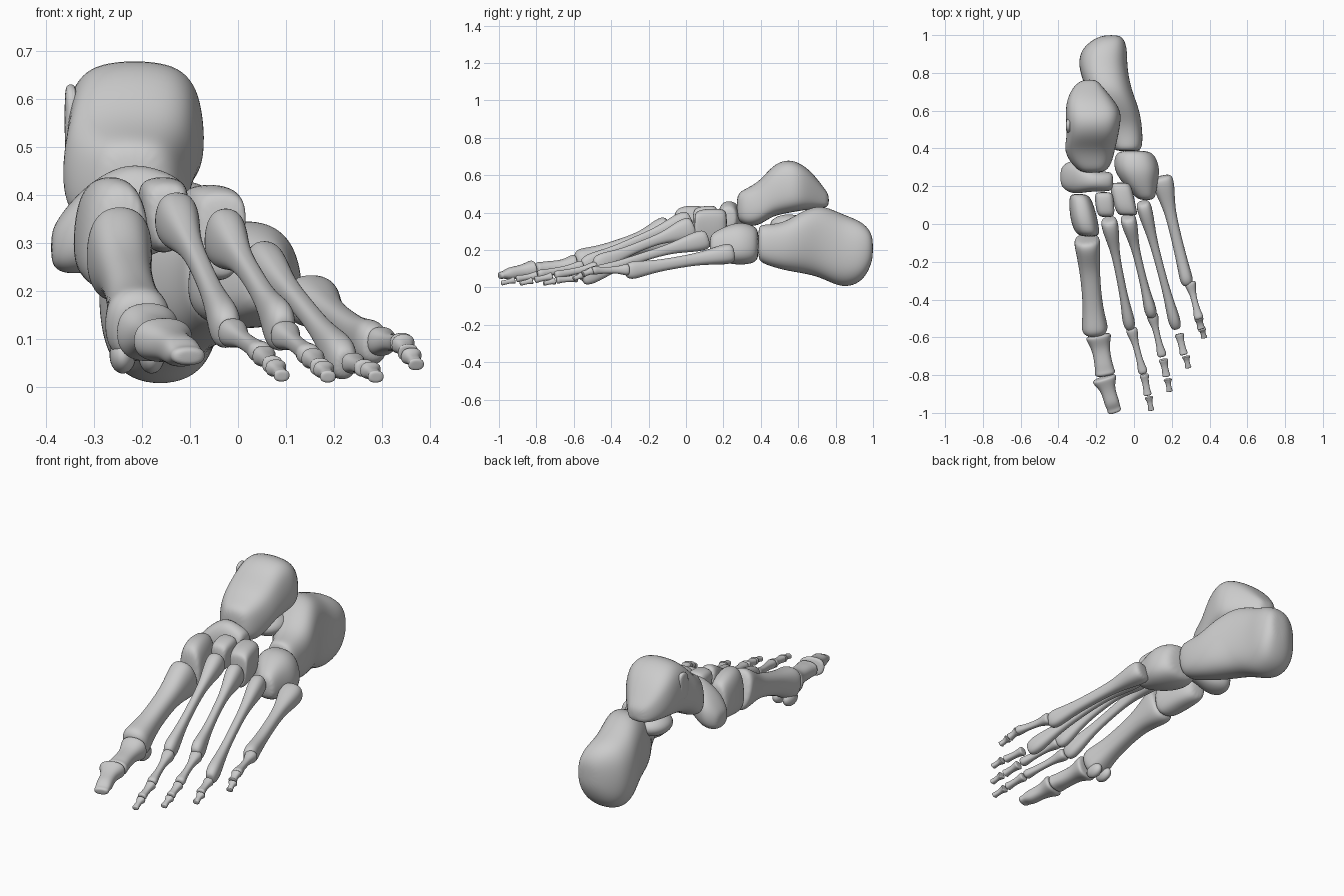
import bpy, bmesh, math
from mathutils import Vector

BACK_TO_FRONT = (0, -1, 0)


def loft(name, rings, axis=None, e=2.4, taper=0.0, n=16):
    """Skin superellipse rings (x, y, z, width, height) and smooth them."""
    d = Vector(axis) if axis else Vector(rings[-1][:3]) - Vector(rings[0][:3])
    d.normalize()
    side = d.cross(Vector((0, 0, 1))).normalized()
    up = side.cross(d)
    bm = bmesh.new()
    loops = []
    for x, y, z, w, h in rings:
        loop = []
        for i in range(n):
            a = 2 * math.pi * i / n
            c, s = math.cos(a), math.sin(a)
            u = math.copysign(abs(c) ** (2 / e), c)
            v = math.copysign(abs(s) ** (2 / e), s)
            p = Vector((x, y, z)) + side * (u * w * 0.515 * (1 - taper * v)) + up * (v * h * 0.515)
            loop.append(bm.verts.new(p))
        loops.append(loop)
    for a, b in zip(loops, loops[1:]):
        for i in range(n):
            j = (i + 1) % n
            bm.faces.new((a[i], a[j], b[j], b[i]))
    bm.faces.new(loops[0])
    bm.faces.new(loops[-1])
    bmesh.ops.recalc_face_normals(bm, faces=bm.faces)
    for f in bm.faces:
        f.smooth = True
    me = bpy.data.meshes.new(name)
    bm.to_mesh(me)
    bm.free()
    ob = bpy.data.objects.new(name, me)
    bpy.context.collection.objects.link(ob)
    ob.modifiers.new("smooth", 'SUBSURF').levels = 2
    ob.modifiers["smooth"].render_levels = 2
    return ob


def long_bone(name, p0, p1, base, shaft, head, bow=0.0, e=2.4):
    """Flared base, thin shaft and knobbed head between two points."""
    p0, p1 = Vector(p0), Vector(p1)
    rings = []
    for t, src, k in ((0, base, .78), (.04, base, 1), (.13, base, .92), (.3, shaft, 1.1),
                      (.5, shaft, 1), (.72, shaft, 1.05), (.87, head, .92),
                      (.94, head, 1), (.985, head, .8), (1, head, .5)):
        c = p0.lerp(p1, t)
        c.z += bow * math.sin(math.pi * t)
        rings.append((*c, src[0] * k, src[1] * k))
    return loft(name, rings, p1 - p0, e)


def blob(name, loc, size):
    bpy.ops.mesh.primitive_uv_sphere_add(segments=24, ring_count=14, radius=0.5, location=loc)
    ob = bpy.context.object
    ob.name = name
    ob.scale = size
    bpy.ops.object.shade_smooth()


# Heel bone with the inner shelf that carries the ankle bone
loft("heel_bone", [
    (-.12, 1.0, .21, .07, .09), (-.13, .985, .205, .14, .19), (-.145, .955, .195, .20, .28),
    (-.16, .91, .19, .245, .345), (-.165, .84, .195, .255, .385), (-.15, .77, .225, .245, .39),
    (-.13, .70, .25, .24, .375), (-.10, .61, .24, .25, .32), (-.065, .53, .22, .21, .255),
    (-.04, .45, .225, .17, .22), (-.035, .40, .235, .15, .20),
    (-.035, .385, .235, .11, .15)], BACK_TO_FRONT, 2.5)
blob("heel_shelf", (-.20, .55, .335), (.17, .20, .11))

# Ankle bone: pulley-shaped dome, neck and round head
loft("ankle_bone", [
    (-.235, .765, .465, .07, .06), (-.245, .735, .48, .14, .11), (-.235, .67, .52, .23, .20),
    (-.215, .60, .54, .29, .26), (-.215, .53, .54, .28, .285), (-.22, .46, .515, .265, .265),
    (-.235, .40, .455, .265, .235), (-.23, .34, .43, .23, .21), (-.22, .295, .43, .17, .17),
    (-.22, .27, .43, .10, .11)], BACK_TO_FRONT, 3.0, .07)
loft("ankle_side_facet", [(-.345, .56, .56, .025, .12), (-.35, .52, .56, .025, .15),
                          (-.345, .48, .55, .025, .12)], BACK_TO_FRONT, 4)

# Boat-shaped bone in front of the ankle
loft("boat_bone", [
    (-.39, .25, .29, .07, .06), (-.375, .25, .295, .12, .11), (-.34, .25, .315, .17, .16),
    (-.29, .245, .34, .165, .195), (-.23, .23, .365, .115, .20), (-.17, .225, .365, .105, .18),
    (-.125, .225, .37, .10, .13), (-.11, .225, .37, .07, .09)], (1, 0, 0), 2.4)

# Wedge bones and cuboid
loft("inner_wedge", [
    (-.295, .16, .32, .07, .14), (-.285, .14, .32, .115, .20), (-.27, .05, .325, .14, .23),
    (-.25, -.04, .31, .135, .24), (-.235, -.068, .30, .09, .18)], BACK_TO_FRONT, 2.6, .12)
loft("middle_wedge", [
    (-.16, .17, .36, .07, .12), (-.16, .15, .36, .095, .16), (-.15, .06, .355, .09, .15),
    (-.145, .035, .355, .065, .11)], BACK_TO_FRONT, 3, -.25)
loft("outer_wedge", [
    (-.075, .22, .325, .08, .15), (-.07, .20, .325, .11, .19), (-.05, .10, .32, .11, .20),
    (-.035, .055, .315, .10, .18), (-.03, .045, .315, .08, .14)], BACK_TO_FRONT, 3, -.22)
loft("cuboid", [
    (0, .39, .23, .14, .14), (.005, .365, .23, .21, .20), (.015, .29, .235, .24, .23),
    (.03, .22, .23, .185, .20), (.055, .16, .225, .12, .15), (.065, .125, .225, .08, .10)],
    BACK_TO_FRONT, 2.5, .14)

# Metatarsals: start, end, base, shaft, head, bow
metatarsals = [
    ((-.25, -.07, .285), (-.205, -.585, .115), (.14, .21), (.10, .11), (.14, .16), .01),
    ((-.135, .03, .36), (-.02, -.555, .11), (.09, .12), (.04, .05), (.065, .095), .015),
    ((-.035, .045, .32), (.095, -.49, .11), (.085, .13), (.04, .05), (.065, .105), .015),
    ((.045, .12, .26), (.225, -.555, .045), (.08, .11), (.04, .045), (.065, .09), .015),
    ((.145, .255, .185), (.285, -.325, .085), (.115, .11), (.055, .06), (.07, .095), .0)]
for i, m in enumerate(metatarsals):
    long_bone(f"metatarsal_{i + 1}", *m)
for i, x in enumerate((-.24, -.18)):
    blob(f"ball_ridge_{i + 1}", (x, -.525, .065), (.055, .10, .075))

# Big toe
long_bone("big_toe_near", (-.19, -.585, .115), (-.15, -.805, .095),
          (.135, .125), (.09, .075), (.11, .08))
long_bone("big_toe_tip", (-.16, -.81, .10), (-.10, -1.0, .062),
          (.13, .095), (.075, .065), (.075, .04))

# Small toes: pairs of end points from the root to the tip
toes = {
    2: [((-.015, -.55, .115), (.05, -.793, .07)), ((.053, -.795, .065), (.073, -.908, .045)),
        ((.078, -.915, .04), (.092, -.988, .022))],
    3: [((.095, -.475, .11), (.15, -.703, .065)), ((.155, -.715, .06), (.172, -.808, .04)),
        ((.178, -.82, .037), (.188, -.888, .02))],
    4: [((.238, -.58, .05), (.265, -.693, .038)), ((.275, -.70, .035), (.288, -.763, .02))],
    5: [((.295, -.305, .095), (.345, -.505, .09)), ((.343, -.50, .09), (.355, -.553, .07)),
        ((.36, -.555, .065), (.372, -.603, .045))]}
sizes = [((.062, .062), (.032, .034), (.05, .045)), ((.05, .045), (.034, .03), (.044, .038)),
         ((.045, .038), (.026, .024), (.034, .026))]
for t, parts in toes.items():
    use = sizes[-len(parts):]
    for k, (a, b) in enumerate(parts):
        long_bone(f"toe_{t}_segment_{k + 1}", a, b, *use[k])
